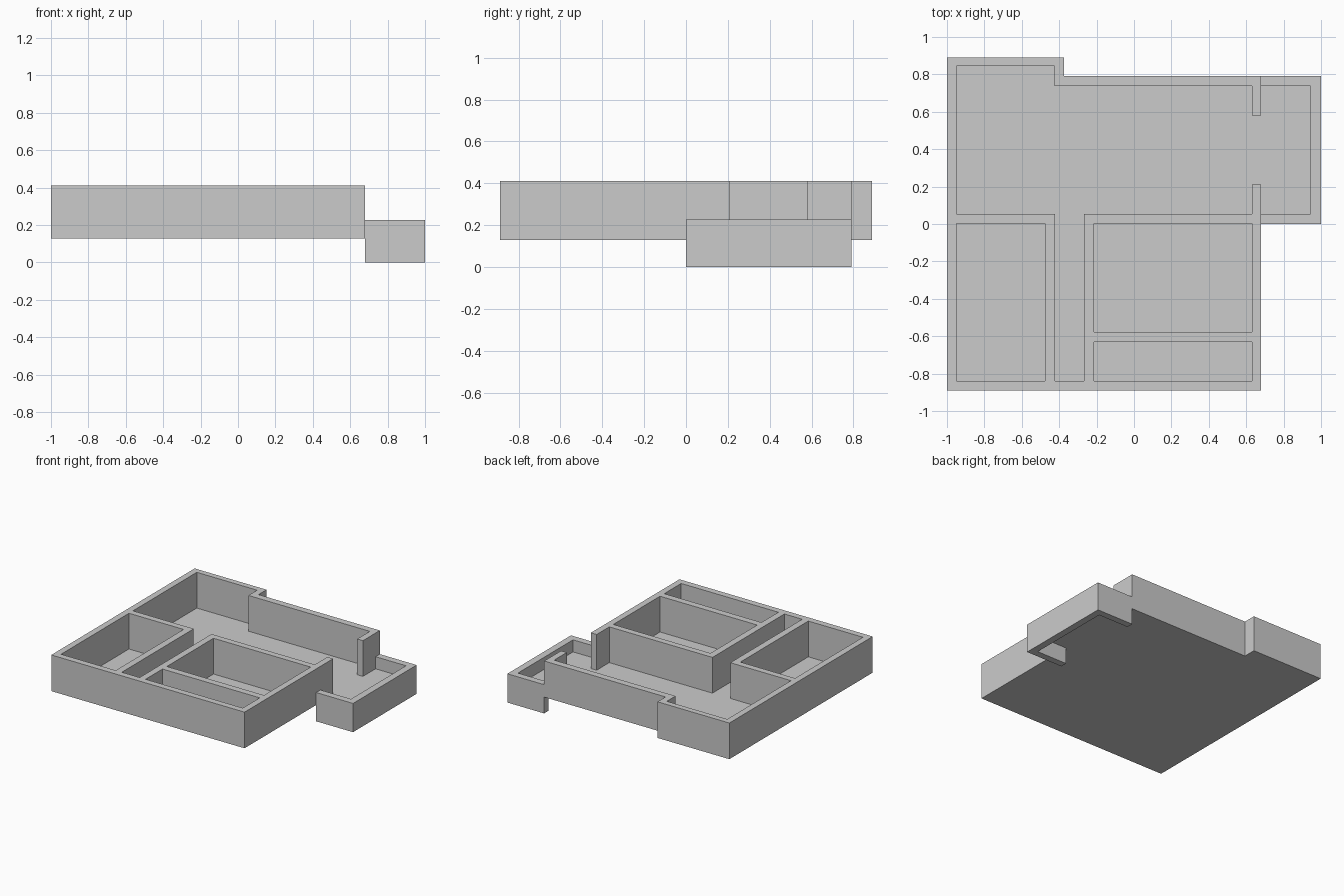
import bpy

if "Cube" in bpy.data.objects:
    bpy.data.objects.remove(bpy.data.objects["Cube"])


def rect(x0, y0, x1, y1):
    return [(x0, y0), (x1, y0), (x1, y1), (x0, y1)]


def extruded(name, loops, z0, z1):
    """Fill closed outlines (first is outer, the rest are holes) and extrude z0..z1."""
    cu = bpy.data.curves.new(name + "_profile", 'CURVE')
    cu.dimensions = '2D'
    cu.fill_mode = 'BOTH'
    cu.extrude = (z1 - z0) / 2
    for loop in loops:
        sp = cu.splines.new('POLY')
        sp.points.add(len(loop) - 1)
        for p, (x, y) in zip(sp.points, loop):
            p.co = (x, y, 0, 1)
        sp.use_cyclic_u = True
    tmp = bpy.data.objects.new(name + "_tmp", cu)
    bpy.context.collection.objects.link(tmp)
    bpy.context.view_layer.update()
    dg = bpy.context.evaluated_depsgraph_get()
    me = bpy.data.meshes.new_from_object(tmp.evaluated_get(dg))
    bpy.data.objects.remove(tmp)
    me.name = name
    me.shade_flat()
    ob = bpy.data.objects.new(name, me)
    ob.location.z = (z0 + z1) / 2
    bpy.context.collection.objects.link(ob)
    return ob


BASE, TOP, LOW_TOP = 0.128, 0.412, 0.226

# House walls: outer face, in through the doorway, then round the L-shaped hall
house = [(0.68, 0.21), (0.68, -0.89), (-1, -0.89), (-1, 0.89), (-0.375, 0.89),
         (-0.375, 0.79), (0.68, 0.79), (0.68, 0.58), (0.63, 0.58), (0.63, 0.737),
         (-0.425, 0.737), (-0.425, 0.845), (-0.95, 0.845), (-0.95, 0.053),
         (-0.422, 0.053), (-0.422, -0.84), (-0.267, -0.84), (-0.267, 0.053),
         (0.63, 0.053), (0.63, 0.21)]
rooms = [rect(-0.95, -0.84, -0.475, 0.003),
         rect(-0.215, -0.577, 0.63, 0.003),
         rect(-0.215, -0.84, 0.63, -0.63)]
extruded("house_walls", [house] + rooms, BASE, TOP)

# Low U-shaped porch wall reaching the ground
porch = [(0.68, 0), (1, 0), (1, 0.79), (0.68, 0.79), (0.68, 0.737),
         (0.945, 0.737), (0.945, 0.053), (0.68, 0.053)]
extruded("porch_wall", [porch], 0, LOW_TOP)

# Thin floor shared by the house and the porch
floor = [(-1, -0.89), (0.68, -0.89), (0.68, 0.053), (0.945, 0.053), (0.945, 0.737),
         (0.68, 0.737), (0.68, 0.79), (-0.375, 0.79), (-0.375, 0.89), (-1, 0.89)]
extruded("floor", [floor], BASE, BASE + 0.003)
